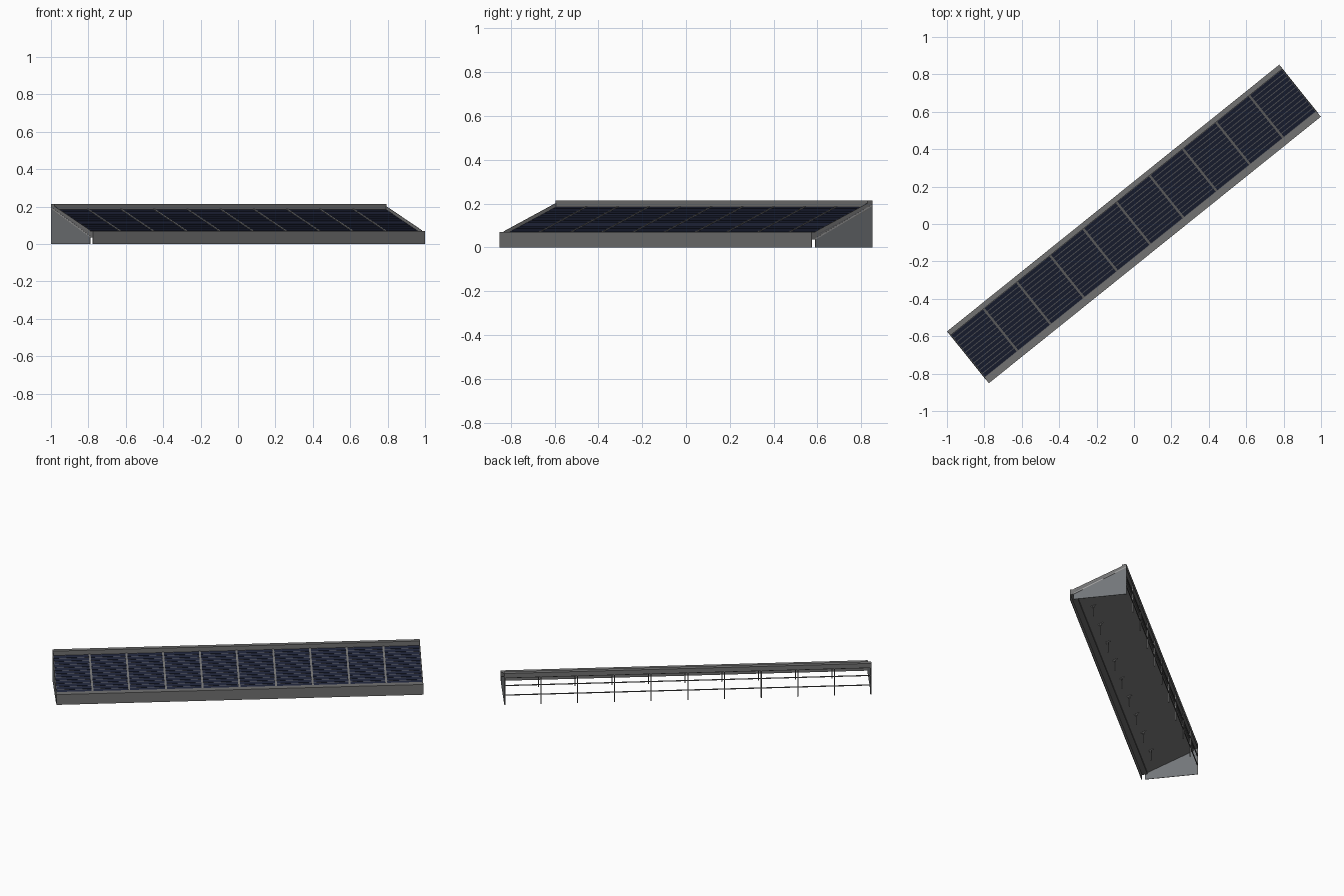
import bpy, bmesh, math
from mathutils import Matrix

cube = bpy.data.objects.get("Cube")
if cube:
    bpy.data.objects.remove(cube, do_unlink=True)


def material(name, r, g, b):
    m = bpy.data.materials.new(name)
    m.use_nodes = True
    m.diffuse_color = (r, g, b, 1)
    m.node_tree.nodes["Principled BSDF"].inputs["Base Color"].default_value = (r, g, b, 1)
    return m


STEEL = material("grey steel", 0.17, 0.17, 0.17)
SIDE = material("end sheet grey", 0.17, 0.18, 0.19)
LIGHT = material("light trim", 0.33, 0.33, 0.33)
NAVY = material("navy cells", 0.014, 0.018, 0.042)
BACKING = material("dark backing", 0.11, 0.115, 0.13)

# The whole row is built along x, then turned about z
TURN = Matrix.Rotation(math.radians(38.76), 4, 'Z')
HALF, DEEP, BAYS, ROWS = 1.138, 0.178, 10, 12
BAY = 2 * HALF / BAYS


def build(name, mat, prisms):
    """Each prism is a (y, z) profile extruded from x0 to x1."""
    bm = bmesh.new()
    for profile, x0, x1 in prisms:
        a = [bm.verts.new((x0, y, z)) for y, z in profile]
        b = [bm.verts.new((x1, y, z)) for y, z in profile]
        bm.faces.new(a)
        bm.faces.new(b[::-1])
        n = len(a)
        for i in range(n):
            j = (i + 1) % n
            bm.faces.new((a[j], a[i], b[i], b[j]))
    bmesh.ops.recalc_face_normals(bm, faces=bm.faces)
    bm.transform(TURN)
    mesh = bpy.data.meshes.new(name)
    bm.to_mesh(mesh)
    bm.free()
    mesh.materials.append(mat)
    obj = bpy.data.objects.new(name, mesh)
    bpy.context.collection.objects.link(obj)


def rect(y0, y1, z0, z1):
    return [(y0, z0), (y1, z0), (y1, z1), (y0, z1)]


# Panel surface height at depth y
Y0, Y1 = -0.14, 0.15


def surface(y):
    return 0.062 + (y - Y0) / (Y1 - Y0) * 0.122


def sloped(y0, y1, low, high):
    return [(y0, surface(y0) + low), (y1, surface(y1) + low),
            (y1, surface(y1) + high), (y0, surface(y0) + high)]


# Front wall with its folded top lip, and the rear top beam
build("front_wall", STEEL, [(rect(-DEEP, -DEEP + 0.003, 0, 0.07), -HALF, HALF)])
build("front_lip", STEEL, [(rect(-DEEP + 0.003, Y0, 0.036, 0.07), -HALF, HALF)])
build("rear_beam", STEEL, [(rect(Y1, DEEP, 0.183, 0.214), -HALF, HALF)])

# Sloped panels: backing, rows of cells, dividers
build("panel_backing", STEEL, [(sloped(Y0, Y1, -0.015, -0.003), -HALF, HALF)])
build("panel_face", BACKING, [(sloped(Y0, Y1, -0.003, 0), -HALF, HALF)])
pitch = (Y1 - Y0) / ROWS
cells = []
for bay in range(BAYS):
    x = -HALF + bay * BAY
    for row in range(ROWS):
        y = Y0 + row * pitch
        cells.append((sloped(y + pitch * 0.1, y + pitch * 0.9, 0, 0.002),
                      x + 0.006, x + BAY - 0.006))
build("cell_rows", NAVY, cells)
joints = [-HALF + i * BAY for i in range(1, BAYS)]
build("panel_dividers", STEEL, [(sloped(Y0, Y1, 0, 0.004), x - 0.006, x + 0.006)
                                for x in joints])

# End sheets, their sloped caps and the light trim between
lower = [(-0.155, 0), (DEEP, 0), (DEEP, 0.192), (-0.155, 0.036)]
upper = [(-0.155, 0.036), (DEEP, 0.192), (DEEP, 0.214), (-0.155, 0.073)]
trim = [(-0.155, 0.036), (DEEP, 0.190), (DEEP, 0.197), (-0.155, 0.043)]
for side, s in (("right", -1), ("left", 1)):
    build(side + "_end_sheet", SIDE, [(lower, s * HALF, s * (HALF - 0.003))])
    build(side + "_end_cap", STEEL, [(upper, s * HALF, s * (HALF - 0.003))])
    build(side + "_end_trim", LIGHT, [(trim, s * HALF, s * (HALF + 0.001))])

# Open rear frame: posts and two rails
posts = [-HALF + 0.004] + joints + [HALF - 0.004]
build("rear_posts", STEEL, [(rect(DEEP - 0.008, DEEP, 0, 0.185), x - 0.003, x + 0.003)
                            for x in posts])
build("rear_rails", STEEL, [(rect(DEEP - 0.006, DEEP, z, z + 0.005), -HALF, HALF)
                            for z in (0.063, 0.128)])

# Short inner legs with a head plate under the panels
LEG = -0.075
build("inner_legs", STEEL, [(rect(LEG - 0.003, LEG + 0.003, 0, surface(LEG) - 0.012),
                             x - 0.003, x + 0.003) for x in joints])
build("leg_heads", STEEL, [(sloped(LEG - 0.015, LEG + 0.015, -0.02, -0.014),
                            x - 0.004, x + 0.004) for x in joints])
